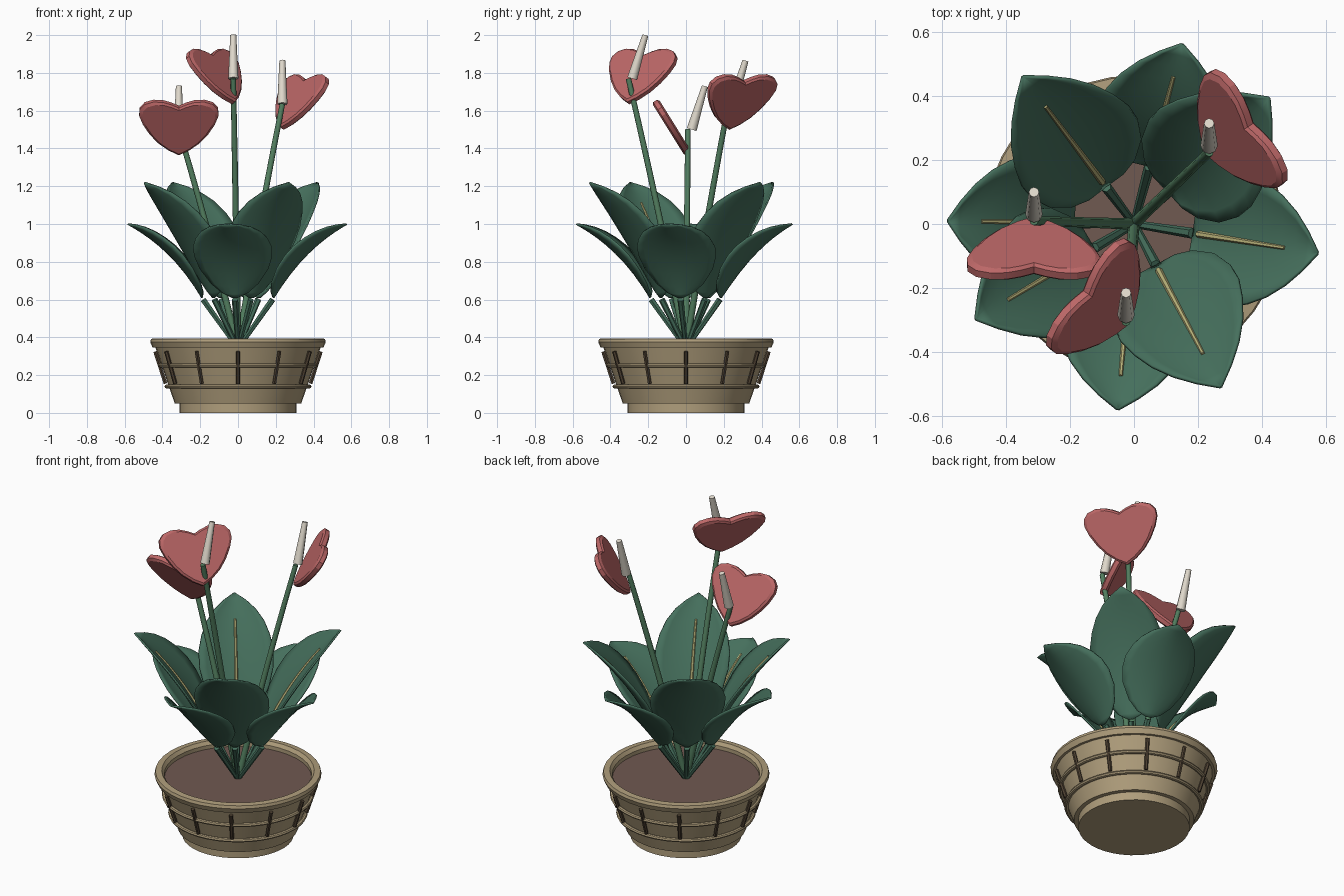
import bpy, bmesh, math
from mathutils import Vector, Matrix

old = bpy.data.objects.get("Cube")
if old:
    bpy.data.objects.remove(old, do_unlink=True)


def material(name, rgb):
    m = bpy.data.materials.new(name)
    m.use_nodes = True
    m.diffuse_color = (*rgb, 1)
    m.node_tree.nodes["Principled BSDF"].inputs["Base Color"].default_value = (*rgb, 1)
    return m


TAN = material("woven tan", (0.43, 0.34, 0.20))
BROWN = material("dark slat brown", (0.08, 0.055, 0.033))
SOIL = material("soil brown", (0.16, 0.10, 0.082))
LEAF = material("leaf green", (0.060, 0.160, 0.108))
STEM = material("stem green", (0.085, 0.21, 0.115))
VEIN = material("vein yellow", (0.50, 0.46, 0.20))
RED = material("spathe red", (0.50, 0.135, 0.135))
CREAM = material("spadix cream", (0.74, 0.69, 0.60))


def activate(ob):
    bpy.ops.object.select_all(action="DESELECT")
    ob.select_set(True)
    bpy.context.view_layer.objects.active = ob


def finish(name, bm, mat, angle=40):
    bmesh.ops.recalc_face_normals(bm, faces=bm.faces)
    me = bpy.data.meshes.new(name)
    bm.to_mesh(me)
    bm.free()
    ob = bpy.data.objects.new(name, me)
    bpy.context.collection.objects.link(ob)
    me.materials.append(mat)
    if angle:
        activate(ob)
        bpy.ops.object.shade_smooth_by_angle(angle=math.radians(angle))
    return ob


def lathe(name, profile, mat, steps=40):
    """Spin an (r, z) profile around the z axis."""
    bm = bmesh.new()
    vs = [bm.verts.new((r, 0, z)) for r, z in profile]
    es = [bm.edges.new(pair) for pair in zip(vs, vs[1:])]
    bmesh.ops.spin(bm, geom=vs + es, axis=(0, 0, 1), cent=(0, 0, 0),
                   angle=math.tau, steps=steps)
    bmesh.ops.remove_doubles(bm, verts=bm.verts, dist=1e-4)
    return finish(name, bm, mat, 30)


def tube(name, points, radii, mat, sides=8, spin=0):
    """Tapering round tube through points, turned about z by spin."""
    pts = [Vector(p) for p in points]
    bm = bmesh.new()
    rings = []
    for i, p in enumerate(pts):
        d = pts[min(i + 1, len(pts) - 1)] - pts[max(i - 1, 0)]
        turn = d.to_track_quat("Z", "Y")
        rings.append([bm.verts.new(p + turn @ (radii[i] * Vector(
            (math.cos(math.tau * k / sides), math.sin(math.tau * k / sides), 0))))
            for k in range(sides)])
    for a, b in zip(rings, rings[1:]):
        for k in range(sides):
            n = (k + 1) % sides
            bm.faces.new((a[k], a[n], b[n], b[k]))
    bm.faces.new(rings[0])
    bm.faces.new(rings[-1])
    ob = finish(name, bm, mat, 50)
    ob.rotation_euler.z = spin
    return ob


# Pot: foot, flared wall, rolled rim, soil
lathe("pot", [(0, 0), (0.31, 0), (0.31, 0.05), (0.335, 0.05), (0.437, 0.345),
              (0.452, 0.345), (0.465, 0.375), (0.46, 0.392), (0.425, 0.395),
              (0.41, 0.375), (0.41, 0.33)], TAN)
lathe("soil", [(0, 0.352), (0.415, 0.352)], SOIL)

# Woven bands and slats
for name, r, z in (("lower_band", 0.376, 0.14), ("upper_band", 0.411, 0.25)):
    ring = [(r + 0.013 * math.cos(math.tau * k / 8), z + 0.011 * math.sin(math.tau * k / 8))
            for k in range(9)]
    lathe(name, ring, TAN)
for k in range(12):
    tube("slat", [(0.384, 0, 0.155), (0.439, 0, 0.325)], [0.011, 0.011], BROWN,
         6, math.tau * k / 12)

# Leaves: (fraction along the blade, half width)
OUTLINE = [(0, 0.012), (0.04, 0.07), (0.12, 0.125), (0.26, 0.18), (0.4, 0.205), (0.52, 0.208),
           (0.64, 0.19), (0.75, 0.16), (0.85, 0.115), (0.93, 0.062), (1, 0.002)]
ACROSS = [-1, -0.8, -0.5, -0.2, 0, 0.2, 0.5, 0.8, 1]


def bezier(a, b, c, t):
    return a * (1 - t) ** 2 + b * 2 * t * (1 - t) + c * t * t


def leaf(base, mid, tip, angle):
    a, b, c = (Vector((p[0], 0, p[1])) for p in (base, mid, tip))
    spin = math.radians(angle)

    def frame(t):
        d = ((b - a) * (1 - t) + (c - b) * t).normalized()
        return bezier(a, b, c, t), Vector((-d.z, 0, d.x))

    bm = bmesh.new()
    rows = []
    for t, w in OUTLINE:
        p, n = frame(t)
        rows.append([bm.verts.new(p + n * (0.05 * s * s * w / 0.2) + Vector((0, w * s, 0)))
                     for s in ACROSS])
    for r1, r2 in zip(rows, rows[1:]):
        for k in range(len(ACROSS) - 1):
            bm.faces.new((r1[k], r1[k + 1], r2[k + 1], r2[k]))
    blade = finish("leaf_blade", bm, LEAF, 60)
    blade.rotation_euler.z = spin
    solid = blade.modifiers.new("thickness", "SOLIDIFY")
    solid.thickness = 0.01
    solid.offset = 0

    # Raised midrib and leaf stalk
    ribs = []
    for k in range(9):
        p, n = frame(0.06 + 0.09 * k)
        ribs.append(p + n * 0.006)
    tube("leaf_vein", ribs, [0.011 - 0.0006 * k for k in range(9)], VEIN, 6, spin)
    tube("leaf_stalk", [(0, 0, 0.34), a + Vector((-0.005, 0, -0.01))],
         [0.012, 0.017], LEAF, 6, spin)


for ang in (75, -9, -95, 179):
    leaf((0.19, 0.61), (0.34, 0.87), (0.582, 1.0), ang)
for ang in (43, -62, -149, 127):
    leaf((0.15, 0.61), (0.31, 0.98), (0.577, 1.22), ang)

# Flowers: heart-shaped spathe, spadix and stem
HALF_HEART = [(0, -0.165), (0.055, -0.135), (0.11, -0.09), (0.155, -0.035), (0.19, 0.025),
              (0.21, 0.08), (0.207, 0.12), (0.18, 0.152), (0.135, 0.167), (0.085, 0.165),
              (0.04, 0.15), (0, 0.13)]
HEART = HALF_HEART + [(-x, y) for x, y in HALF_HEART[-2:0:-1]]
TILT = math.radians(32)


def flower(top, facing):
    top = Vector(top)
    turn = math.radians(facing)
    centre = top + Vector((-0.085 * math.cos(turn), -0.085 * math.sin(turn), 0.01))
    # Slab with a chamfered edge
    bm = bmesh.new()
    layers = [[bm.verts.new((x * s, y * s, z)) for x, y in HEART]
              for s, z in ((0.92, -0.021), (1, -0.012), (1, 0.012), (0.92, 0.021))]
    n = len(HEART)
    for lo, hi in zip(layers, layers[1:]):
        for k in range(n):
            bm.faces.new((lo[k], lo[(k + 1) % n], hi[(k + 1) % n], hi[k]))
    bm.faces.new(layers[0])
    bm.faces.new(layers[-1])
    spathe = finish("spathe", bm, RED, 20)
    spathe.matrix_world = (Matrix.Translation(centre)
                           @ Matrix.Rotation(turn + math.pi / 2, 4, "Z")
                           @ Matrix.Rotation(math.pi / 2 - TILT, 4, "X"))
    tube("spadix", [top + Vector((0, 0.02, 0)), top + Vector((0, 0.09, 0.23))],
         [0.027, 0.016], CREAM)
    foot = Vector((0, 0, 0.34))
    bend = foot.lerp(top, 0.5) - Vector((top.x, top.y, 0)) * 0.05
    tube("flower_stem", [bezier(foot, bend, top, k / 6) for k in range(7)],
         [0.018 - 0.0006 * k for k in range(7)], STEM)


flower((-0.313, 0.01, 1.50), 90)
flower((-0.025, -0.305, 1.77), -36)
flower((0.235, 0.225, 1.635), 213)
